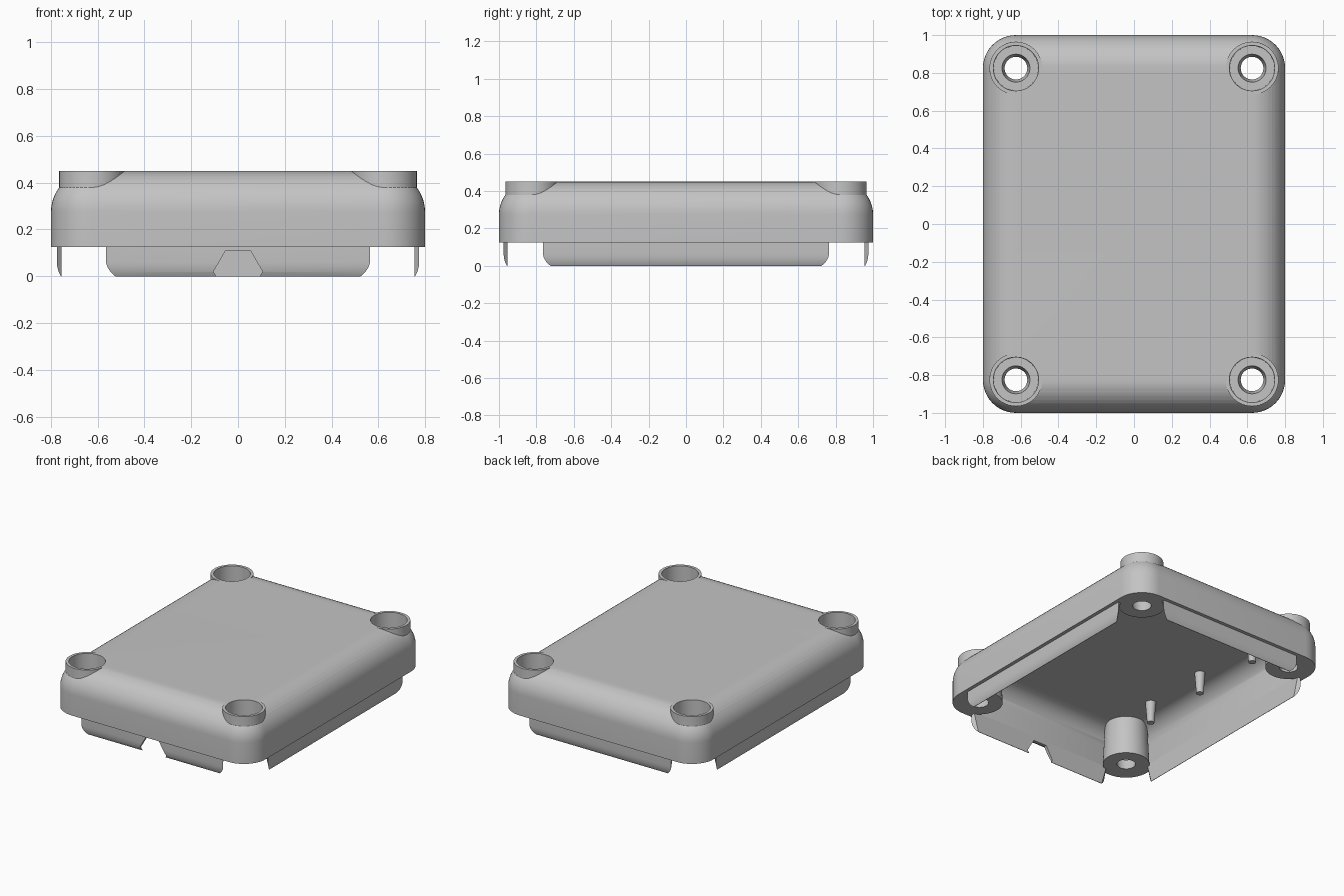
import bpy, bmesh, math
from mathutils import Matrix

if "Cube" in bpy.data.objects:
    bpy.data.objects.remove(bpy.data.objects["Cube"])

CORE_X, CORE_Y = 0.625, 0.825   # screw centres, also centres of the corner arcs
ROUND, INNER = 0.175, 0.13      # outer and inner corner radii
RIM, BEND = 0.125, 0.275        # height of the rim and of the start of the top rounding
TOP = BEND + ROUND

grey = bpy.data.materials.new("plastic_grey")
grey.use_nodes = True
grey.diffuse_color = (0.55, 0.55, 0.55, 1)
grey.node_tree.nodes["Principled BSDF"].inputs["Base Color"].default_value = (0.55, 0.55, 0.55, 1)


def make(name, bm):
    bmesh.ops.recalc_face_normals(bm, faces=bm.faces)
    mesh = bpy.data.meshes.new(name)
    bm.to_mesh(mesh)
    bm.free()
    mesh.materials.append(grey)
    obj = bpy.data.objects.new(name, mesh)
    bpy.context.collection.objects.link(obj)
    return obj


def select(obj):
    bpy.ops.object.select_all(action='DESELECT')
    obj.select_set(True)
    bpy.context.view_layer.objects.active = obj


def smooth(obj):
    select(obj)
    bpy.ops.object.shade_smooth_by_angle(angle=math.radians(30))


def loft(bm, rings, closed=False):
    """Skin a list of point rings; cap the ends, or join last to first."""
    loops = [[bm.verts.new(p) for p in ring] for ring in rings]
    n = len(loops[0])
    pairs = list(zip(loops, loops[1:]))
    if closed:
        pairs.append((loops[-1], loops[0]))
    else:
        bm.faces.new(loops[0])
        bm.faces.new(loops[-1])
    for a, b in pairs:
        for i in range(n):
            j = (i + 1) % n
            bm.faces.new((a[i], a[j], b[j], b[i]))
    bmesh.ops.remove_doubles(bm, verts=bm.verts, dist=1e-5)


def cut(obj, cutter):
    cutter.hide_render = True
    mod = obj.modifiers.new("cut", 'BOOLEAN')
    mod.operation, mod.solver, mod.object = 'DIFFERENCE', 'EXACT', cutter
    select(obj)
    bpy.ops.object.modifier_apply(modifier=mod.name)
    bpy.data.objects.remove(cutter)


def cylinder(name, radius, depth, sides, matrix):
    bm = bmesh.new()
    bmesh.ops.create_cone(bm, cap_ends=True, segments=sides, radius1=radius,
                          radius2=radius, depth=depth, matrix=matrix)
    return make(name, bm)


def rounded_rect(radius, z, steps=12):
    ring = []
    for k, (sx, sy) in enumerate(((1, 1), (-1, 1), (-1, -1), (1, -1))):
        for i in range(steps + 1):
            a = math.pi / 2 * (k + i / steps)
            ring.append((sx * CORE_X + radius * math.cos(a),
                         sy * CORE_Y + radius * math.sin(a), z))
    return ring


def skin(radius, steps=12):
    arc = [math.pi / 2 * i / steps for i in range(steps + 1)]
    return [rounded_rect(radius, RIM)] + [
        rounded_rect(radius * math.cos(a), BEND + radius * math.sin(a)) for a in arc]


corners = [(sx * CORE_X, sy * CORE_Y) for sx in (-1, 1) for sy in (-1, 1)]

# Hollow lid shell, opened at the corners for the screw bosses
bm = bmesh.new()
loft(bm, skin(ROUND)[::-1] + skin(INNER))
shell = make("lid_shell", bm)
for x, y in corners:
    cut(shell, cylinder("boss_cutter", 0.132, 1, 48, Matrix.Translation((x, y, TOP))))
smooth(shell)

# Screw bosses: counterbored tubes with a narrow through hole
boss_profile = [(0.152, RIM), (0.14, 0.385), (0.14, TOP), (0.12, TOP),
                (0.118, 0.2), (0.074, 0.2), (0.06, RIM)]
for n, (x, y) in enumerate(corners):
    bm = bmesh.new()
    turns = [2 * math.pi * i / 48 for i in range(48)]
    loft(bm, [[(x + r * math.cos(a), y + r * math.sin(a), z) for r, z in boss_profile]
              for a in turns], closed=True)
    smooth(make(f"screw_boss_{n + 1}", bm))

# Locating lips below the rim: (inset, drop at the ends, height)
lip_profile = [(0.025, 0, 0.14), (0.025, 0, 0.06), (0.027, 0.006, 0.04),
               (0.033, 0.02, 0.018), (0.043, 0.04, 0), (0.046, 0.04, 0), (0.046, 0, 0.14)]


def lip(name, reach, half, turn):
    bm = bmesh.new()
    loft(bm, [[(s * (half - d), -(reach - inset), z) for inset, d, z in lip_profile]
              for s in (-1, 1)])
    bm.transform(Matrix.Rotation(turn, 4, 'Z'))
    return make(name, bm)


front_lip = lip("front_lip", 1.0, 0.565, 0)
lips = [front_lip,
        lip("left_lip", 0.8, 0.765, math.pi / 2),
        lip("back_lip", 1.0, 0.565, math.pi),
        lip("right_lip", 0.8, 0.765, -math.pi / 2)]

# Hexagonal cable notch in the front lip
along_y = Matrix.Translation((0, -1, 0.02)) @ Matrix.Rotation(math.pi / 2, 4, 'X')
notch = cylinder("notch_cutter", 0.105, 0.3, 6, along_y @ Matrix.Rotation(math.pi / 2, 4, 'Z'))
xs = [v.co.x for v in notch.data.vertices]
if max(xs) < 0.1:   # keep a corner pointing sideways
    notch.data.transform(along_y @ Matrix.Rotation(math.pi / 6, 4, 'Z') @ along_y.inverted())
cut(front_lip, notch)
for obj in lips:
    smooth(obj)

# Tapered pegs hanging from the ceiling along both sides
for side, sx in (("left", 1), ("right", -1)):
    for n, y in enumerate((-0.48, 0.02, 0.55)):
        bm = bmesh.new()
        bmesh.ops.create_cone(bm, cap_ends=True, segments=24, radius1=0.024, radius2=0.036,
                              depth=0.16, matrix=Matrix.Translation((sx * 0.545, y, 0.335)))
        smooth(make(f"{side}_peg_{n + 1}", bm))
